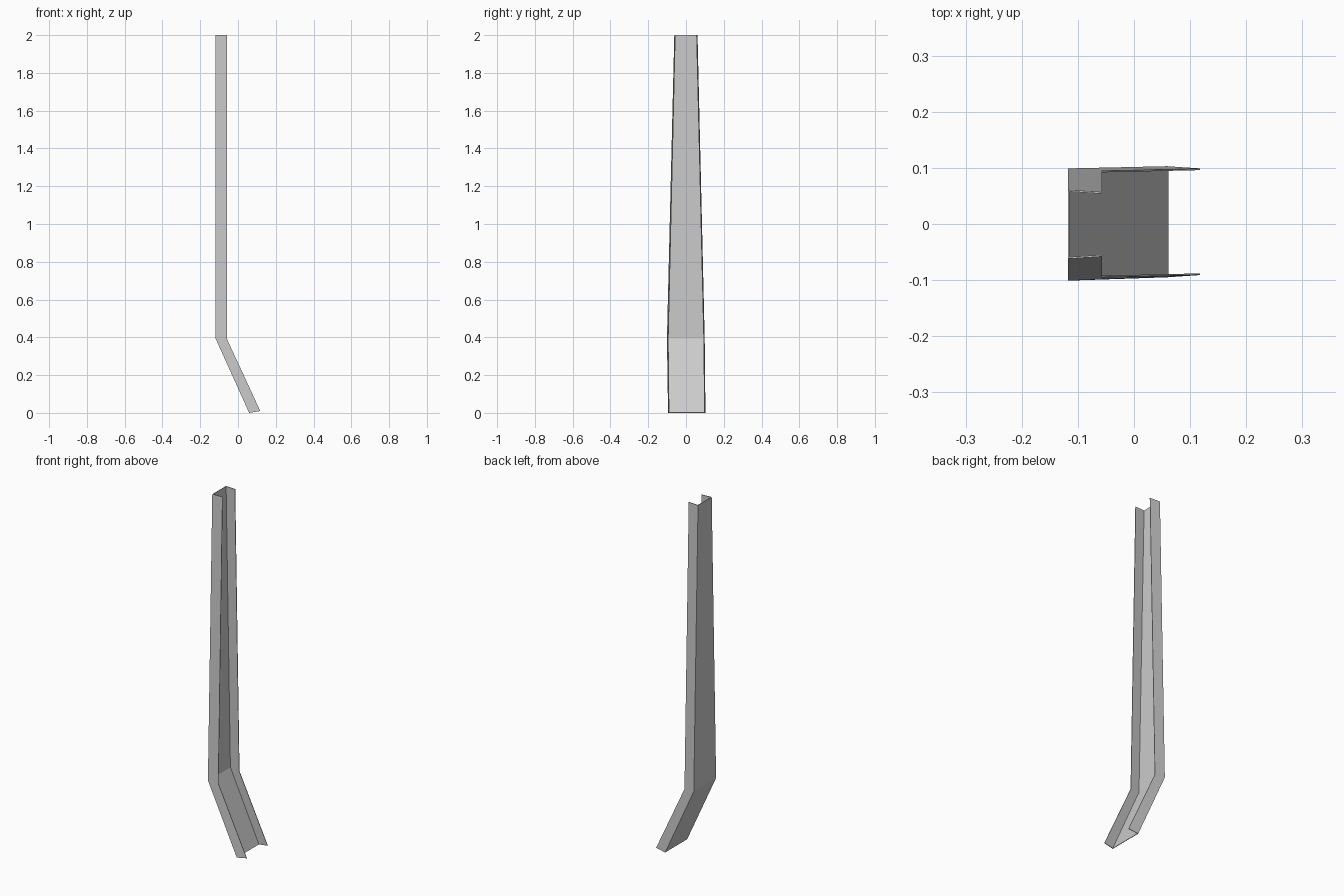
import bpy
import bmesh

if "Cube" in bpy.data.objects:
    bpy.data.objects.remove(bpy.data.objects["Cube"], do_unlink=True)

# Plain grey metal
steel = bpy.data.materials.new("grey_steel")
steel.use_nodes = True
colour = (0.6, 0.6, 0.6, 1.0)
steel.diffuse_color = colour
steel.node_tree.nodes["Principled BSDF"].inputs["Base Color"].default_value = colour

# Stations along the post: web (x, z), flange tip (x, z),
# then y of front tip, front corner, back corner, back tip
stations = [
    ((0.059, 0.0), (0.118, 0.01), (-0.091, -0.095, 0.103, 0.099)),
    ((-0.118, 0.392), (-0.057, 0.388), (-0.095, -0.101, 0.099, 0.095)),
    ((-0.118, 2.0), (-0.057, 2.0), (-0.058, -0.062, 0.061, 0.057)),
]

# Open channel: a web between two flanges, tapering up and kinked near the foot
bm = bmesh.new()
rows = []
for web, tip, ys in stations:
    profile = (tip, web, web, tip)
    rows.append([bm.verts.new((x, y, z)) for (x, z), y in zip(profile, ys)])
for low, high in zip(rows, rows[1:]):
    for i in range(3):
        bm.faces.new((low[i], high[i], high[i + 1], low[i + 1]))

mesh = bpy.data.meshes.new("bent_channel_post")
bm.to_mesh(mesh)
bm.free()
mesh.materials.append(steel)
post = bpy.data.objects.new("bent_channel_post", mesh)
bpy.context.collection.objects.link(post)

# Thin sheet thickness, grown inward
sheet = post.modifiers.new("sheet_thickness", 'SOLIDIFY')
sheet.thickness = 0.003
sheet.offset = -1.0
sheet.use_even_offset = True
